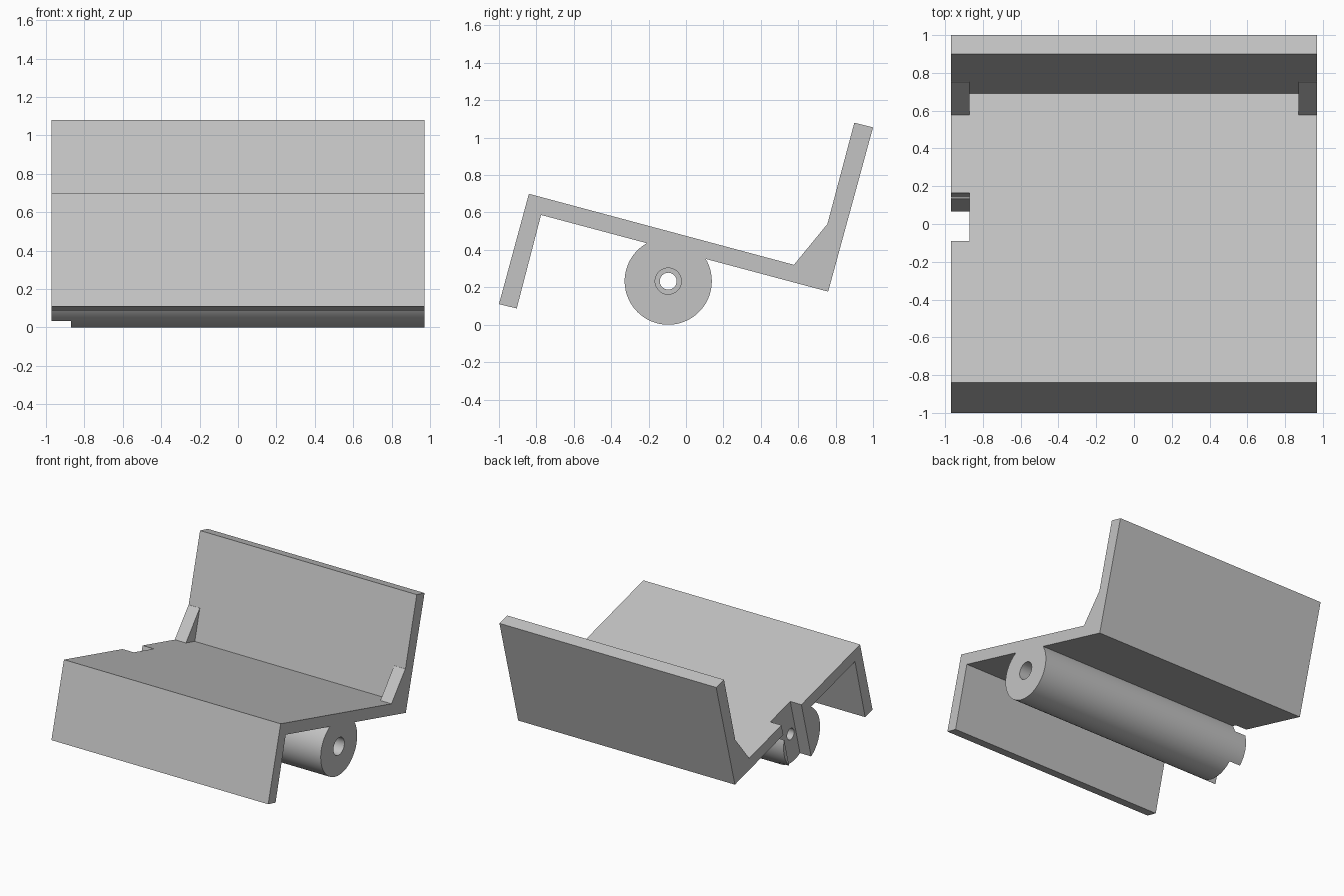
import bpy, bmesh, math
from mathutils import Matrix, Vector

cube = bpy.data.objects.get("Cube")
if cube:
    bpy.data.objects.remove(cube, do_unlink=True)

HALF = 0.97                     # half width of the tray
RIB = 0.1                       # width of ribs and depth of the end slot
TILT = math.radians(-15)
AXIS_Y, AXIS_Z = -0.095, 0.233  # barrel axis

grey = bpy.data.materials.new("plain grey")
grey.use_nodes = True
colour = (0.55, 0.55, 0.55, 1)
grey.diffuse_color = colour
grey.node_tree.nodes["Principled BSDF"].inputs["Base Color"].default_value = colour


def finish(name, bm):
    bmesh.ops.recalc_face_normals(bm, faces=bm.faces)
    mesh = bpy.data.meshes.new(name)
    bm.to_mesh(mesh)
    bm.free()
    mesh.materials.append(grey)
    obj = bpy.data.objects.new(name, mesh)
    bpy.context.collection.objects.link(obj)
    return obj


def extrude(name, profile, x0, x1):
    """Sweep a side profile of (y, z) points along x."""
    bm = bmesh.new()
    face = bm.faces.new([bm.verts.new((x0, y, z)) for y, z in profile])
    new = bmesh.ops.extrude_face_region(bm, geom=[face])["geom"]
    verts = [v for v in new if isinstance(v, bmesh.types.BMVert)]
    bmesh.ops.translate(bm, verts=verts, vec=(x1 - x0, 0, 0))
    return finish(name, bm)


def rod(name, radius, x0, x1, sides=96):
    """Cylinder along x on the barrel axis."""
    place = Matrix.Translation(((x0 + x1) / 2, AXIS_Y, AXIS_Z))
    bm = bmesh.new()
    bmesh.ops.create_cone(bm, cap_ends=True, segments=sides, radius1=radius,
                          radius2=radius, depth=x1 - x0,
                          matrix=place @ Matrix.Rotation(math.pi / 2, 4, "Y"))
    return finish(name, bm)


def combine(body, other, operation):
    bpy.context.view_layer.objects.active = body
    mod = body.modifiers.new(operation, "BOOLEAN")
    mod.operation = operation
    mod.solver = "EXACT"
    mod.object = other
    bpy.ops.object.modifier_apply(modifier=mod.name)
    bpy.data.objects.remove(other, do_unlink=True)


# Folded tray: front lip, sloping bed and tall rear wall
tray = extrude("folded_tray_with_barrel", [
    (-0.84, 0.70), (-1.0, 0.11), (-0.905, 0.087), (-0.775, 0.587),
    (0.76, 0.177), (1.0, 1.055), (0.90, 1.08), (0.69, 0.29)], -HALF, HALF)

# Corner ribs at both ends of the rear fold
rib = [(0.577, 0.32), (0.753, 0.535), (0.79, 0.53), (0.74, 0.24), (0.6, 0.27)]
for x0 in (-HALF, HALF - RIB):
    combine(tray, extrude("corner_rib", rib, x0, x0 + RIB), "UNION")

# Barrel under the bed
combine(tray, rod("barrel", 0.233, -HALF, HALF), "UNION")

# Stepped bore: wide from the left end, narrow at the right end
combine(tray, rod("wide_bore", 0.07, -0.77, 1.1, 48), "DIFFERENCE")
combine(tray, rod("narrow_bore", 0.045, -1.1, -0.7, 48), "DIFFERENCE")

# Slot across the right end, square to the bed
turn = Matrix.Rotation(TILT, 2)
slot = []
for u, v in ((-0.064, -0.5), (0.2, -0.5), (0.2, 0.5), (-0.064, 0.5)):
    p = turn @ Vector((u, v))
    slot.append((p.x + AXIS_Y, p.y + AXIS_Z))
combine(tray, extrude("end_slot", slot, -1.1, -HALF + RIB), "DIFFERENCE")

bpy.ops.object.select_all(action="DESELECT")
tray.select_set(True)
bpy.context.view_layer.objects.active = tray
bpy.ops.object.shade_smooth_by_angle(angle=math.radians(30))
